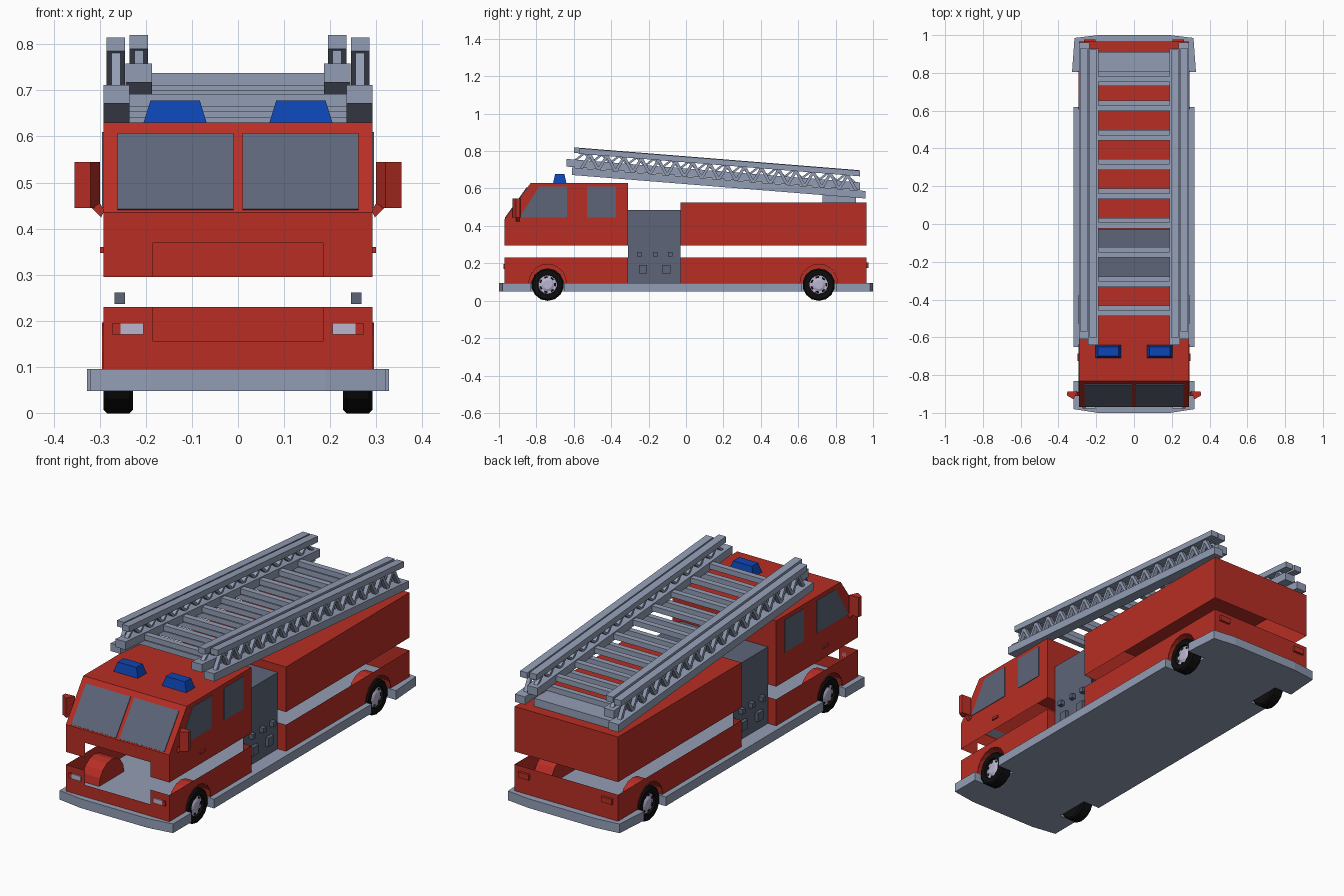
import bpy, bmesh, math
from mathutils import Vector

old = bpy.data.objects.get("Cube")
if old:
    bpy.data.objects.remove(old, do_unlink=True)


def material(name, r, g, b):
    m = bpy.data.materials.new(name)
    m.use_nodes = True
    m.diffuse_color = (r, g, b, 1)
    m.node_tree.nodes["Principled BSDF"].inputs["Base Color"].default_value = (r, g, b, 1)
    return m


RED = material("fire red", 0.48, 0.027, 0.018)
STEEL = material("light steel", 0.29, 0.34, 0.46)
SLATE = material("slate grey", 0.11, 0.13, 0.19)
BLUE = material("beacon blue", 0.004, 0.06, 0.46)
BLACK = material("tyre black", 0.004, 0.004, 0.004)
PALE = material("pale chrome", 0.5, 0.46, 0.63)


def mesh(name, faces, *mats):
    """Build one flat-shaded object from lists of face corners."""
    bm = bmesh.new()
    for f in faces:
        bm.faces.new([bm.verts.new(p) for p in f])
    bmesh.ops.remove_doubles(bm, verts=bm.verts, dist=1e-5)
    bmesh.ops.recalc_face_normals(bm, faces=bm.faces)
    me = bpy.data.meshes.new(name)
    bm.to_mesh(me)
    bm.free()
    for m in mats:
        me.materials.append(m)
    ob = bpy.data.objects.new(name, me)
    bpy.context.collection.objects.link(ob)
    return ob


def place(p, axis, d):
    """Put a 2D point on the plane across the given axis."""
    return {"x": (d, p[0], p[1]), "y": (p[0], d, p[1]), "z": (p[0], p[1], d)}[axis]


def prism(name, pts, axis, a, b, mat):
    lo = [place(p, axis, a) for p in pts]
    hi = [place(p, axis, b) for p in pts]
    n = len(pts)
    sides = [(lo[i], lo[(i + 1) % n], hi[(i + 1) % n], hi[i]) for i in range(n)]
    return mesh(name, [lo, hi] + sides, mat)


def rect(a0, a1, b0, b1):
    return [(a0, b0), (a1, b0), (a1, b1), (a0, b1)]


def box(name, x, y, z, mat):
    return prism(name, rect(*x, *y), "z", *z, mat)


def lathe(name, profile, centre, s, n, *mats):
    """Turn an (x, radius) profile about the axle line."""
    def pt(p, i):
        a = math.tau * (i + 0.5) / n
        return (s * p[0], centre[0] + p[1] * math.cos(a), centre[1] + p[1] * math.sin(a))
    faces = []
    for p, q in zip(profile, profile[1:]):
        for i in range(n):
            f = [pt(p, i), pt(p, i + 1), pt(q, i + 1)]
            faces.append(f if q[1] == 0 else f + [pt(q, i)])
    return mesh(name, faces, *mats)


W, FRONT, BACK = 0.292, -0.97, 0.965
CAB_END, BOX_START = -0.31, -0.03
AXLES = {"front": -0.74, "rear": 0.71}
AXLE_Z = 0.086

# Chassis plate with bumpers, running boards and wheel notches
half = [(0.19, -1.0), (0.32, -0.98), (0.32, -0.83), (0.225, -0.83), (0.225, -0.65),
        (0.32, -0.65), (0.32, 0.62), (0.225, 0.62), (0.225, 0.805), (0.328, 0.805),
        (0.315, 0.985), (0.19, 1.0)]
prism("chassis_plate", half + [(-x, y) for x, y in reversed(half)], "z", 0.048, 0.095, STEEL)


# Lower body skirt, open at the top, with wheel arches and a front opening
def skirt_side(y0, y1, axle, r=0.1):
    steps = [math.pi * (1 - i / 10) for i in range(11)]
    arc = [(axle + r * math.cos(a), 0.095 + r * math.sin(a)) for a in steps]
    return [(y0, 0.095)] + arc + [(y1, 0.095), (y1, 0.23), (y0, 0.23)]


skirt = []
for s in (1, -1):
    for span in ((FRONT, CAB_END, AXLES["front"]), (BOX_START, BACK, AXLES["rear"])):
        skirt.append([place(p, "x", s * W) for p in skirt_side(*span)])
    for y in (CAB_END, BOX_START):
        skirt.append([place(p, "y", y) for p in rect(s * 0.245, s * W, 0.095, 0.23)])
skirt.append([place(p, "y", BACK) for p in rect(-W, W, 0.095, 0.23)])
G = 0.185
notch = [(-W, 0.095), (W, 0.095), (W, 0.23), (G, 0.23), (G, 0.155), (-G, 0.155), (-G, 0.23), (-W, 0.23)]
skirt.append([place(p, "y", FRONT) for p in notch])
mesh("lower_skirt", skirt, RED)

# Cab shell, open below
side = [(FRONT, 0.295), (FRONT, 0.435), (-0.83, 0.63), (CAB_END, 0.63), (CAB_END, 0.295)]
cab = [[place(p, "x", s * W) for p in side] for s in (1, -1)]
for p, q in zip(side[1:], side[2:]):
    cab.append([(-W, *p), (W, *p), (W, *q), (-W, *q)])
notch = [(-W, 0.295), (-G, 0.295), (-G, 0.37), (G, 0.37), (G, 0.295), (W, 0.295), (W, 0.435), (-W, 0.435)]
cab.append([place(p, "y", FRONT) for p in notch])
mesh("cab_shell", cab, RED)

# Rear equipment body, open below
side = [(BOX_START, 0.295), (BOX_START, 0.525), (BACK, 0.525), (BACK, 0.295)]
body = [[place(p, "x", s * W) for p in side] for s in (1, -1)]
for p, q in zip(side, side[1:]):
    body.append([(-W, *p), (W, *p), (W, *q), (-W, *q)])
mesh("rear_body", body, RED)

# Recessed pump compartment: two walls and a roof
P = 0.245
wall = rect(CAB_END, BOX_START, 0.095, 0.485)
pump = [[place(p, "x", s * P) for p in wall] for s in (1, -1)]
pump.append([place(p, "z", 0.485) for p in rect(-P, P, CAB_END, BOX_START)])
mesh("pump_compartment", pump, SLATE)

# Windscreen plates lie on the sloping cab front
slope = Vector((-0.195, 0.14)).normalized() * 0.004
low, high = Vector((-0.9664, 0.44)), Vector((-0.848, 0.605))
glass = [low, high, high + slope, low + slope]


def pair(a, b):
    return min(a, b), max(a, b)


for s, label in ((1, "left"), (-1, "right")):
    prism(label + "_windscreen", glass, "x", s * 0.01, s * 0.262, SLATE)
    # Side glass and door handle
    prism(label + "_front_window", [(-0.89, 0.445), (-0.635, 0.445), (-0.635, 0.61), (-0.785, 0.61)],
          "x", s * W, s * (W + 0.003), SLATE)
    prism(label + "_rear_window", rect(-0.53, -0.375, 0.445, 0.61), "x", s * W, s * (W + 0.003), SLATE)
    box(label + "_door_handle", pair(s * W, s * 0.3), (-0.725, -0.685), (0.347, 0.36), RED)

    # Wing mirror and its arm
    prism(label + "_mirror", [(s * x, y) for x, y in
          ((0.3, -0.885), (0.32, -0.928), (0.355, -0.908), (0.353, -0.888))], "z", 0.445, 0.545, RED)
    prism(label + "_mirror_arm", [(s * x, z) for x, z in
          ((0.29, 0.44), (0.297, 0.424), (0.318, 0.445), (0.3, 0.455))], "y", -0.91, -0.89, RED)

    # Head lamps, markers and tail lamps
    box(label + "_headlamp", pair(s * 0.205, s * 0.255), (-0.977, FRONT), (0.17, 0.195), PALE)
    box(label + "_front_marker", pair(s * 0.255, s * 0.272), (-0.977, FRONT), (0.17, 0.195), RED)
    box(label + "_tail_lamp", pair(s * 0.205, s * 0.265), (BACK, 0.977), (0.175, 0.203), RED)

    # Tapered roof beacon
    base = [(s * x, y, 0.63) for x, y in rect(0.068, 0.205, -0.71, -0.64)]
    top = [(s * x, y, 0.678) for x, y in rect(0.083, 0.19, -0.7, -0.65)]
    mesh(label + "_beacon", [base, top] + [[base[i - 1], base[i], top[i], top[i - 1]] for i in range(4)], BLUE)

    # Pump controls
    for y in (-0.25, -0.165, -0.085):
        box(label + "_pump_knob", pair(s * P, s * 0.268), (y - 0.012, y + 0.012), (0.236, 0.261), SLATE)
    for y in (-0.23, -0.105):
        box(label + "_pump_outlet", pair(s * P, s * 0.262), (y - 0.022, y + 0.022), (0.145, 0.19), SLATE)

    # Wheels with rims, and the housings behind them
    for end, y in AXLES.items():
        centre = (y, AXLE_Z)
        name = f"{label}_{end}_"
        lathe(name + "tyre", [(0.275, 0.05), (0.29, 0.052), (0.292, 0.079), (0.284, 0.087),
              (0.236, 0.087), (0.228, 0.079), (0.228, 0)], centre, s, 14, BLACK)
        rim = lathe(name + "rim", [(0.277, 0.052), (0.28, 0.046), (0.28, 0.036), (0.286, 0.024),
                    (0.286, 0)], centre, s, 14, PALE, BLACK)
        for f in rim.data.polygons:
            if f.index // 14 == 1 and f.index % 2:
                f.material_index = 1
        arc = [math.pi * i / 8 for i in range(9)]
        rim_pts = [(y + 0.101 * math.cos(a), 0.095 + 0.101 * math.sin(a)) for a in arc]
        outer = [place(p, "x", s * 0.295) for p in rim_pts]
        inner = [place(p, "x", s * 0.195) for p in rim_pts]
        mesh(name + "wheel_housing", [inner] + [[outer[i], outer[i + 1], inner[i + 1], inner[i]]
             for i in range(8)], RED)

# Ladder support on the rear body
box("ladder_support", (-0.22, 0.22), (0.73, 0.91), (0.525, 0.565), STEEL)

TILT = -0.08


def rail(name, x, y0, y1, z0, h, s):
    """Sloping beam whose underside starts at z0."""
    z1 = z0 + TILT * (y1 - y0)
    prism(name, [(y0, z0), (y1, z1), (y1, z1 + h), (y0, z0 + h)], "x", s * x[0], s * x[1], STEEL)


def truss(name, x, y0, y1, z0, h, s, n=32, t=0.009):
    """Zigzag struts joined in one object."""
    faces = []
    for i in range(n):
        a, b = (y0 + (y1 - y0) * k / n for k in (i, i + 1))
        za, zb = (z0 + TILT * (y - y0) + h * (k % 2) for y, k in ((a, i), (b, i + 1)))
        quad = [(a - t, za), (a + t, za), (b + t, zb), (b - t, zb)]
        lo, hi = ([place(p, "x", s * d) for p in quad] for d in x)
        faces += [lo, hi] + [[lo[j - 1], lo[j], hi[j], hi[j - 1]] for j in range(4)]
    mesh(name, faces, STEEL)


# Two nested ladder sections: rails and trusses on each side
for s, label in ((1, "left"), (-1, "right")):
    rail(label + "_outer_lower_rail", (0.236, 0.292), -0.61, 0.96, 0.672, 0.04, s)
    rail(label + "_outer_upper_rail", (0.245, 0.285), -0.57, 0.93, 0.785, 0.03, s)
    truss(label + "_outer_truss", (0.255, 0.275), -0.56, 0.91, 0.706, 0.08, s)
    rail(label + "_inner_lower_rail", (0.187, 0.244), -0.64, 0.93, 0.717, 0.041, s)
    rail(label + "_inner_upper_rail", (0.195, 0.235), -0.6, 0.925, 0.79, 0.03, s)
    truss(label + "_inner_truss", (0.205, 0.225), -0.59, 0.9, 0.752, 0.04, s)

# Rungs of both sections
for i in range(9):
    y = -0.46 + 0.155 * i
    z_in = 0.725 + TILT * (y + 0.64)
    z_out = 0.677 + TILT * (y + 0.61)
    box("inner_rung", (-0.19, 0.19), (y - 0.028, y + 0.002), (z_in, z_in + 0.027), STEEL)
    box("outer_rung", (-0.24, 0.24), (y, y + 0.028), (z_out, z_out + 0.027), STEEL)
